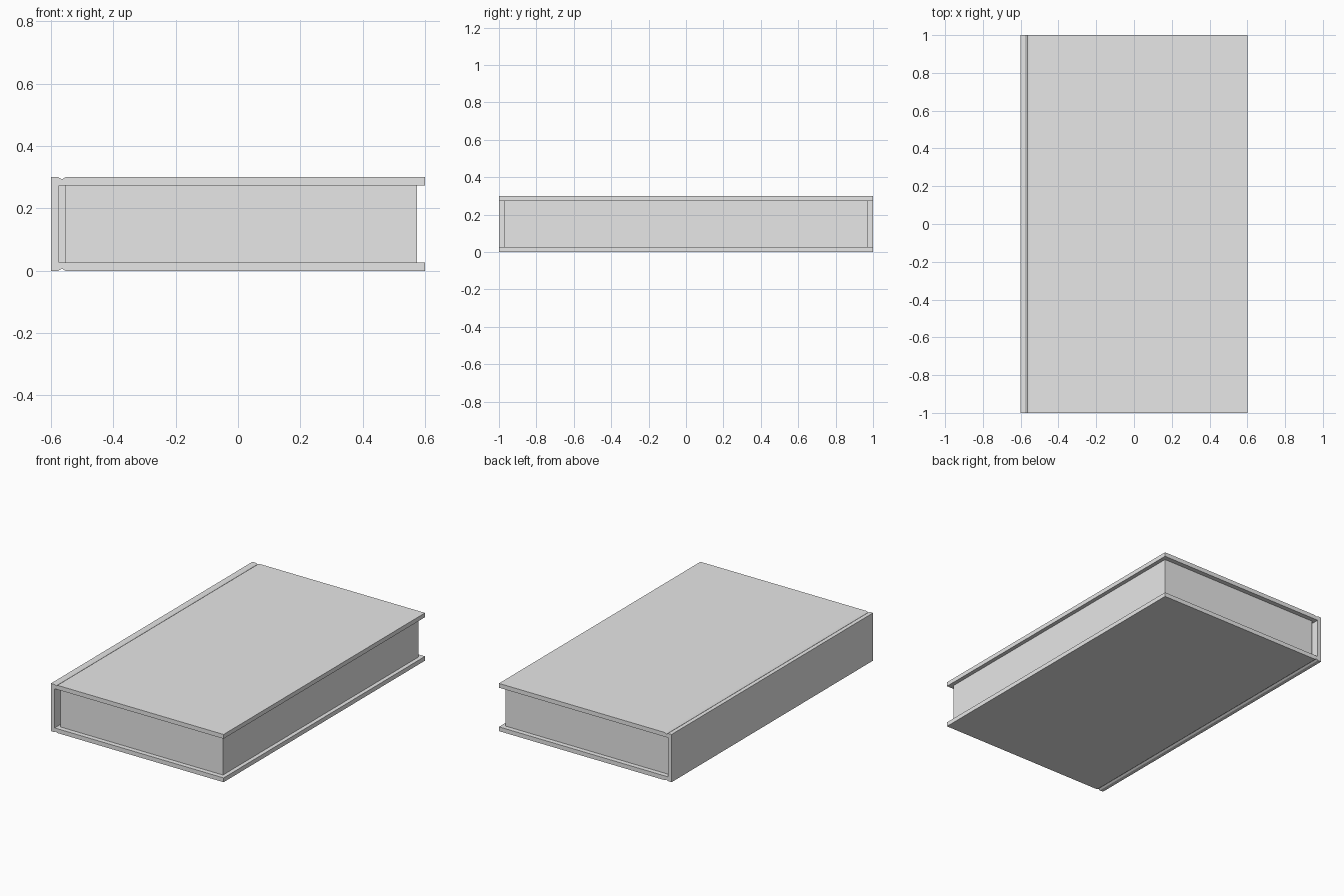
import bpy
import bmesh

if "Cube" in bpy.data.objects:
    bpy.data.objects.remove(bpy.data.objects["Cube"], do_unlink=True)

# Overall dimensions
HALF_W, HALF_L, HEIGHT = 0.6, 1.0, 0.3
BOARD = 0.027          # cover board thickness
SPINE_IN = -0.574      # inner face of the spine
PAGE_BACK, PAGE_EDGE = -0.555, 0.575
HINGE_X, HINGE_W, HINGE_D = -0.565, 0.011, 0.007

grey = bpy.data.materials.new("plain_grey")
grey.use_nodes = True
colour = (0.8, 0.8, 0.8, 1)
grey.diffuse_color = colour
grey.node_tree.nodes["Principled BSDF"].inputs["Base Color"].default_value = colour


def extrude_profile(name, profile, half_length):
    """Extrude an x-z outline along y, centred on y = 0."""
    mesh = bpy.data.meshes.new(name)
    bm = bmesh.new()
    face = bm.faces.new([bm.verts.new((x, -half_length, z)) for x, z in profile])
    result = bmesh.ops.extrude_face_region(bm, geom=[face])
    moved = [g for g in result["geom"] if isinstance(g, bmesh.types.BMVert)]
    bmesh.ops.translate(bm, verts=moved, vec=(0, 2 * half_length, 0))
    bmesh.ops.recalc_face_normals(bm, faces=bm.faces)
    bm.to_mesh(mesh)
    bm.free()
    mesh.materials.append(grey)
    obj = bpy.data.objects.new(name, mesh)
    bpy.context.collection.objects.link(obj)
    return obj


def block(name, x0, x1, half_length):
    """Block filling the height between the two cover boards."""
    z0, z1 = BOARD, HEIGHT - BOARD
    return extrude_profile(name, [(x0, z0), (x1, z0), (x1, z1), (x0, z1)], half_length)


# Cover: C-shaped case with a V groove along each hinge
lower = [
    (-HALF_W, 0),
    (HINGE_X - HINGE_W, 0),
    (HINGE_X, HINGE_D),
    (HINGE_X + HINGE_W, 0),
    (HALF_W, 0),
    (HALF_W, BOARD),
    (SPINE_IN, BOARD),
]
upper = [(x, HEIGHT - z) for x, z in reversed(lower)]
extrude_profile("cover", lower + upper, HALF_L)

# Pages, set in from the cover edges
block("pages", PAGE_BACK, PAGE_EDGE, 0.97)

# Binding strip, recessed between the spine and the pages
block("binding", SPINE_IN, PAGE_BACK, 0.9)
